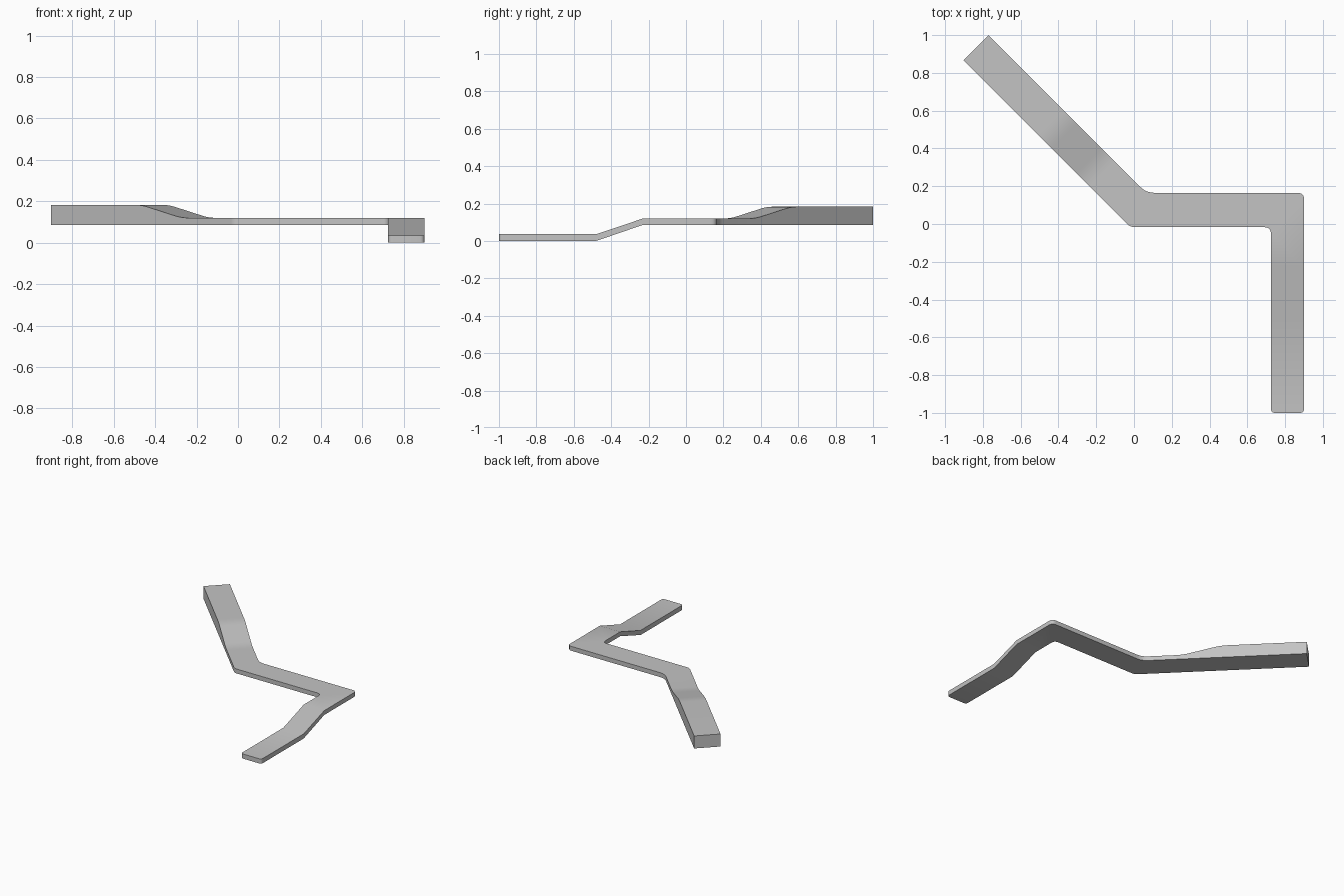
import bpy
import bmesh
import math
from mathutils import Vector

cube = bpy.data.objects.get("Cube")
if cube:
    bpy.data.objects.remove(cube, do_unlink=True)

grey = bpy.data.materials.new("plain grey")
grey.use_nodes = True
colour = (0.55, 0.55, 0.55, 1)
grey.diffuse_color = colour
grey.node_tree.nodes["Principled BSDF"].inputs["Base Color"].default_value = colour


def round_corner(before, corner, after, reach, steps=6):
    """Points of a soft bend that starts and ends `reach` from the corner."""
    before, corner, after = Vector(before), Vector(corner), Vector(after)
    start = corner + (before - corner).normalized() * reach
    end = corner + (after - corner).normalized() * reach
    points = []
    for i in range(steps + 1):
        t = i / steps
        points.append(start * (1 - t) ** 2 + corner * 2 * t * (1 - t) + end * t ** 2)
    return points


# Main levels and edges of the bent strip
LOW, HIGH, ARM_TOP = 0.086, 0.12, 0.183
BACK, FRONT = 0.165, -0.017
INNER, OUTER = 0.725, 0.9
THICK = 0.036
stations = []  # each: outer edge point, inner edge point, bottom, top

# Diagonal arm: flat underside, top rising through a rounded ramp
arm_profile = [Vector((-0.77, ARM_TOP))]
ramp = [(-0.77, ARM_TOP), (-0.335, ARM_TOP), (-0.14, HIGH), (0.06, HIGH)]
for i in (1, 2):
    arm_profile += round_corner(ramp[i - 1], ramp[i], ramp[i + 1], 0.035)
for x, top in arm_profile:
    stations.append(((x, 0.23 - x), (x - 0.133, 0.097 - x), LOW, top))

# Bend from arm to crosspiece, then square bend from crosspiece to leg
outer = [(-0.77, 1.0), (0.065, BACK), (OUTER, BACK), (OUTER, -1)]
inner = [(-0.903, 0.867), (-0.019, FRONT), (INNER, FRONT), (INNER, -1)]
for i, outer_reach, inner_reach in ((1, 0.045, 0.025), (2, 0.035, 0.035)):
    a = round_corner(*outer[i - 1:i + 2], outer_reach)
    b = round_corner(*inner[i - 1:i + 2], inner_reach)
    stations += [(p, q, LOW, HIGH) for p, q in zip(a, b)]

# Leg: steps down to the ground, with rounded tip corners
stations.append(((OUTER, -0.23), (INNER, -0.23), LOW, HIGH))
stations.append(((OUTER, -0.48), (INNER, -0.48), 0, THICK))
radius = 0.02
for i in range(6):
    angle = math.pi / 2 * i / 5
    y = -1 + radius * (1 - math.sin(angle))
    inset = radius * (1 - math.cos(angle))
    stations.append(((OUTER - inset, y), (INNER + inset, y), 0, THICK))

# Skin the stations into one solid strip
bm = bmesh.new()
rings = []
for a, b, low, high in stations:
    corners = ((*a, low), (*b, low), (*b, high), (*a, high))
    rings.append([bm.verts.new(c) for c in corners])
for r, s in zip(rings, rings[1:]):
    for k in range(4):
        n = (k + 1) % 4
        bm.faces.new((r[k], r[n], s[n], s[k]))
bm.faces.new(rings[0])
bm.faces.new(rings[-1])
bmesh.ops.recalc_face_normals(bm, faces=bm.faces)
mesh = bpy.data.meshes.new("bent_strip")
bm.to_mesh(mesh)
bm.free()
mesh.materials.append(grey)
strip = bpy.data.objects.new("bent_strip", mesh)
bpy.context.collection.objects.link(strip)
bpy.context.view_layer.objects.active = strip
strip.select_set(True)
bpy.ops.object.shade_smooth_by_angle(angle=math.radians(30))
